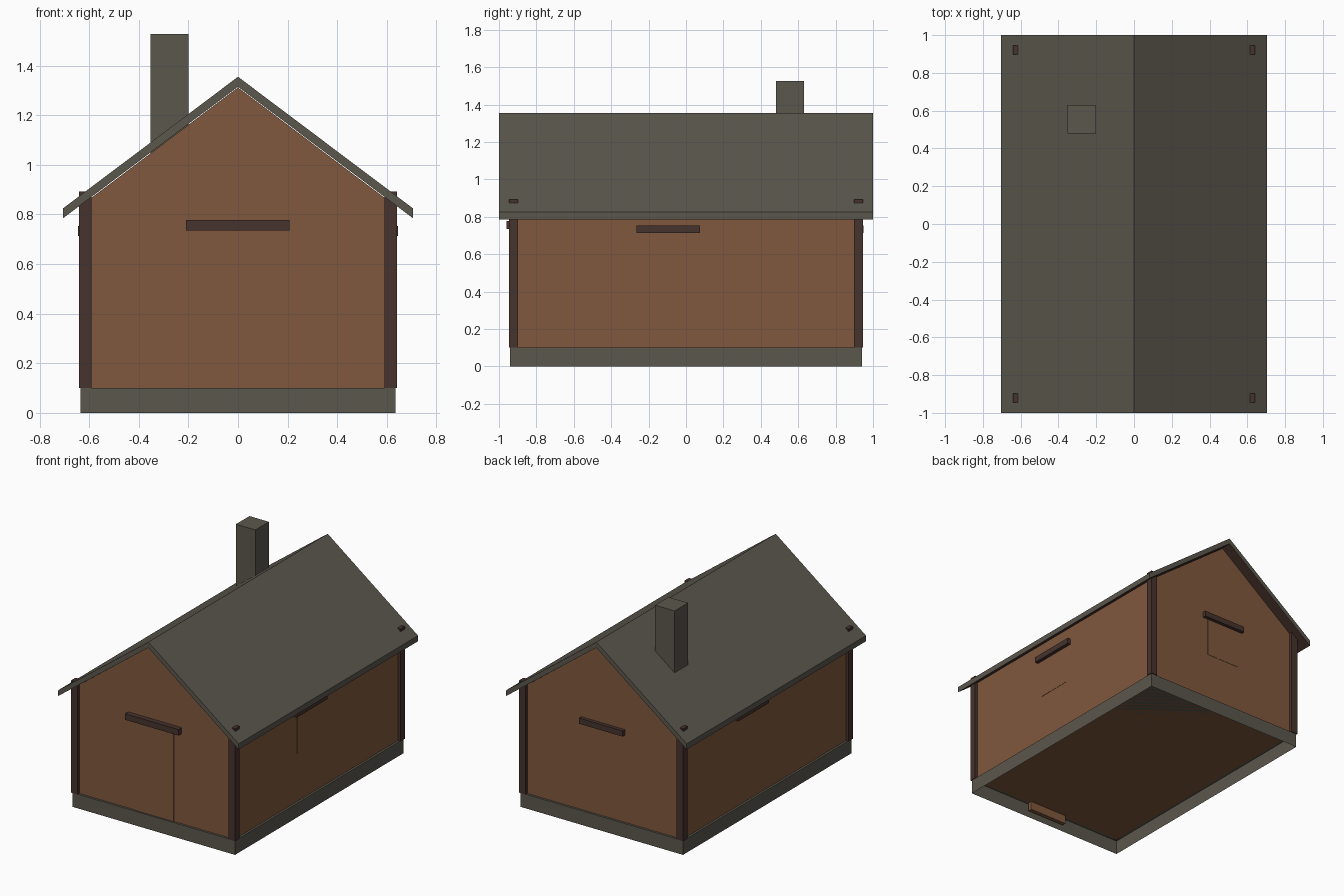
import bpy
import bmesh

cube = bpy.data.objects.get("Cube")
if cube:
    bpy.data.objects.remove(cube, do_unlink=True)


def material(name, colour):
    mat = bpy.data.materials.new(name)
    mat.use_nodes = True
    mat.diffuse_color = (*colour, 1)
    bsdf = next(n for n in mat.node_tree.nodes if n.type == 'BSDF_PRINCIPLED')
    bsdf.inputs["Base Color"].default_value = (*colour, 1)
    bsdf.inputs["Roughness"].default_value = 0.9
    return mat


STONE = material("grey stone", (0.105, 0.096, 0.075))
WOOD = material("brown wood", (0.215, 0.099, 0.047))
TIMBER = material("dark timber", (0.062, 0.033, 0.026))


def finish(name, bm, *mats):
    mesh = bpy.data.meshes.new(name)
    bm.to_mesh(mesh)
    bm.free()
    for m in mats:
        mesh.materials.append(m)
    obj = bpy.data.objects.new(name, mesh)
    bpy.context.collection.objects.link(obj)
    return obj


def box(name, xs, ys, zs, mat, open_bottom=False):
    """Box given by its extent along each axis."""
    bm = bmesh.new()
    bmesh.ops.create_cube(bm, size=1)
    for v in bm.verts:
        v.co = [r[0] if c < 0 else r[1] for c, r in zip(v.co, (xs, ys, zs))]
    if open_bottom:
        bm.normal_update()
        low = [f for f in bm.faces if f.normal.z < -0.9]
        bmesh.ops.delete(bm, geom=low, context='FACES_ONLY')
    return finish(name, bm, mat)


def extrude_profile(name, points, half_length, *mats, rule=None):
    """Profile in the xz plane, extruded along y; rule picks a face's material."""
    bm = bmesh.new()
    face = bm.faces.new([bm.verts.new((x, -half_length, z)) for x, z in points])
    out = bmesh.ops.extrude_face_region(bm, geom=[face])
    verts = [g for g in out["geom"] if isinstance(g, bmesh.types.BMVert)]
    bmesh.ops.translate(bm, verts=verts, vec=(0, 2 * half_length, 0))
    bmesh.ops.recalc_face_normals(bm, faces=bm.faces)
    bm.normal_update()
    if rule:
        for f in bm.faces:
            f.material_index = rule(f)
    return finish(name, bm, *mats)


# Hollow plinth, open underneath
box("foundation", (-0.635, 0.635), (-0.94, 0.94), (0, 0.1), STONE, open_bottom=True)

# Gabled wall block
extrude_profile("walls", [(-0.62, 0.1), (0.62, 0.1), (0.62, 0.845),
                          (0, 1.312), (-0.62, 0.845)], 0.925, WOOD)

# Roof with a dark boarded underside
extrude_profile("roof", [(0, 1.355), (0.705, 0.825), (0.705, 0.785), (0, 1.315),
                         (-0.705, 0.785), (-0.705, 0.825)], 1.0, STONE, TIMBER,
                rule=lambda f: int(f.normal.z < -0.3))

# Chimney
box("chimney", (-0.352, -0.2), (0.48, 0.63), (1.0, 1.527), STONE)

# Corner posts, their tips showing through the roof
for sx, side in ((-1, "right"), (1, "left")):
    for sy, end in ((-1, "front"), (1, "back")):
        box(f"{end}_{side}_post", sorted((sx * 0.59, sx * 0.64)),
            sorted((sy * 0.898, sy * 0.946)), (0.1, 0.893), TIMBER)

# Door and lintels on the two gables
box("door", (-0.153, 0.147), (-0.929, -0.9), (0.04, 0.727), WOOD)
box("door_lintel", (-0.21, 0.208), (-0.96, -0.92), (0.735, 0.778), TIMBER)
box("back_lintel", (-0.17, 0.17), (0.92, 0.95), (0.714, 0.754), TIMBER)
box("back_shutter", (-0.13, 0.13), (0.92, 0.927), (0.44, 0.71), WOOD)

# Side shutters with lintels
for sx, side, y in ((1, "left", -0.095), (-1, "right", 0.165)):
    box(f"{side}_lintel", sorted((sx * 0.615, sx * 0.645)),
        (y - 0.17, y + 0.17), (0.714, 0.754), TIMBER)
    box(f"{side}_shutter", sorted((sx * 0.615, sx * 0.622)),
        (y - 0.13, y + 0.13), (0.44, 0.71), WOOD)
